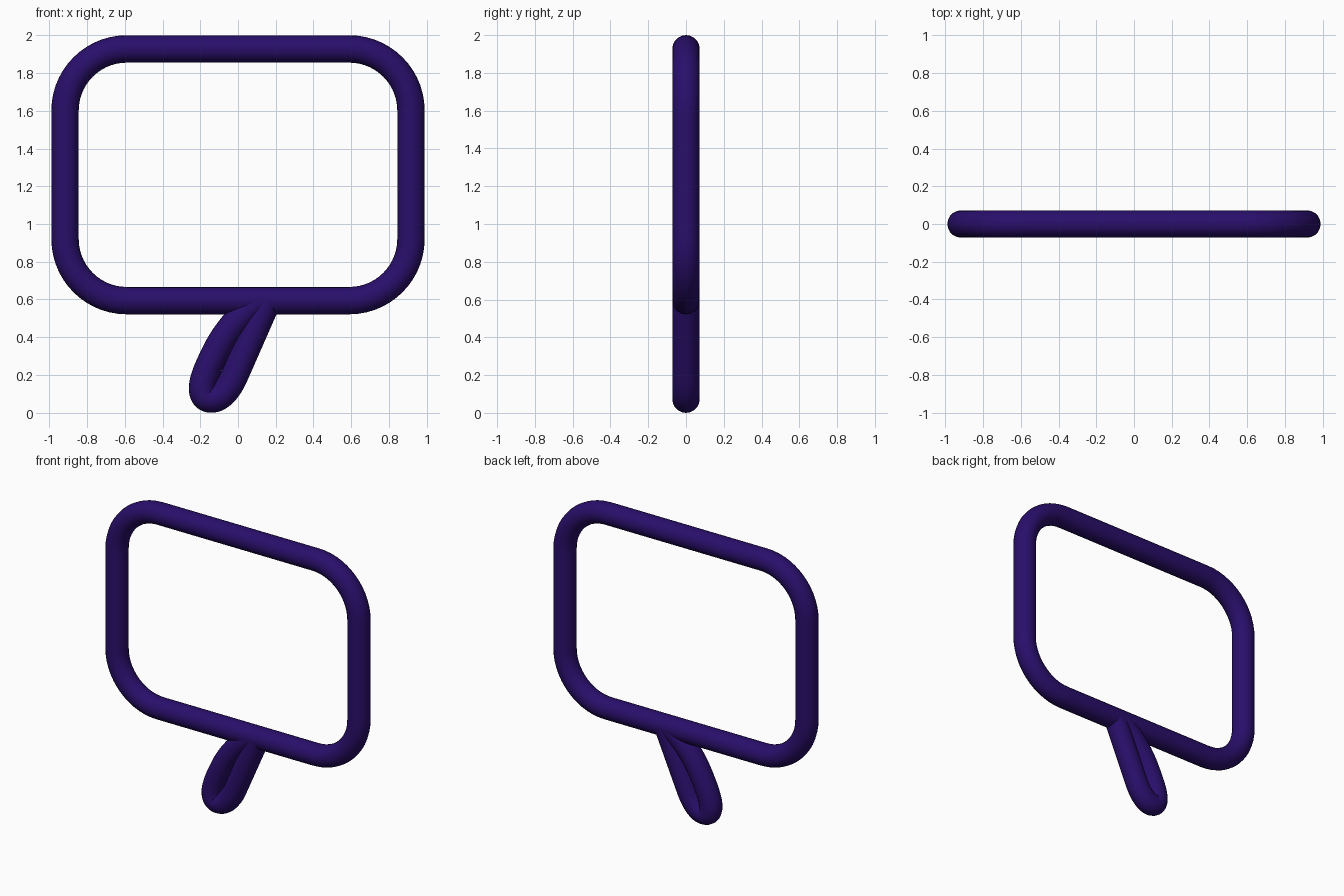
import bpy
from mathutils import Vector

if "Cube" in bpy.data.objects:
    bpy.data.objects.remove(bpy.data.objects["Cube"])

R = 0.0725  # tube radius

mat = bpy.data.materials.new("indigo")
mat.diffuse_color = (0.022, 0.0045, 0.145, 1)
mat.use_nodes = True
mat.node_tree.nodes["Principled BSDF"].inputs["Base Color"].default_value = mat.diffuse_color


def tube(name, knots, closed):
    """Round tube along knots of (point, left handle, right handle) in the XZ plane.
    Handles of None are smoothed automatically."""
    cu = bpy.data.curves.new(name, 'CURVE')
    cu.dimensions = '3D'
    cu.bevel_depth = R
    cu.bevel_resolution = 8
    cu.resolution_u = 14
    cu.use_fill_caps = True
    sp = cu.splines.new('BEZIER')
    sp.bezier_points.add(len(knots) - 1)
    sp.use_cyclic_u = closed
    sp.use_smooth = True
    for bp, (p, hl, hr) in zip(sp.bezier_points, knots):
        bp.co = (p[0], 0, p[1])
        if hl is None:
            bp.handle_left_type = bp.handle_right_type = 'AUTO'
        else:
            bp.handle_left_type = bp.handle_right_type = 'FREE'
            bp.handle_left = (hl[0], 0, hl[1])
            bp.handle_right = (hr[0], 0, hr[1])
    ob = bpy.data.objects.new(name, cu)
    cu.materials.append(mat)
    bpy.context.collection.objects.link(ob)
    return ob


# Rounded rectangular frame: two knots per corner, counter-clockwise
W, Z0, Z1, C = 0.9165, 0.594, 1.9275, 0.327
K = 0.5523 * C
knots = []
corners = [Vector(c) for c in ((W, Z0), (W, Z1), (-W, Z1), (-W, Z0))]
for i, c in enumerate(corners):
    d_in = (c - corners[i - 1]).normalized()
    d_out = (corners[(i + 1) % 4] - c).normalized()
    a, b = c - d_in * C, c + d_out * C
    knots.append((a, a - d_in * K, a + d_in * K))
    knots.append((b, b - d_out * K, b + d_out * K))
tube("bubble_frame", knots, True)

# Tail: curved left side, rounded tip, straight right side, both ends inside the frame
tail = [
    ((0.13, 0.592), (0.16, 0.60), (0.04, 0.553)),
    ((-0.115, 0.33), (-0.06, 0.44), (-0.155, 0.25)),
    ((-0.188, 0.13), (-0.188, 0.18), (-0.188, 0.09)),
    ((-0.14, 0.0725), (-0.17, 0.0725), (-0.095, 0.0725)),
    ((-0.02, 0.192), (-0.05, 0.125), (0.03, 0.305)),
    ((0.155, 0.59), (0.10, 0.465), (0.16, 0.60)),
]
tube("bubble_tail", tail, False)
